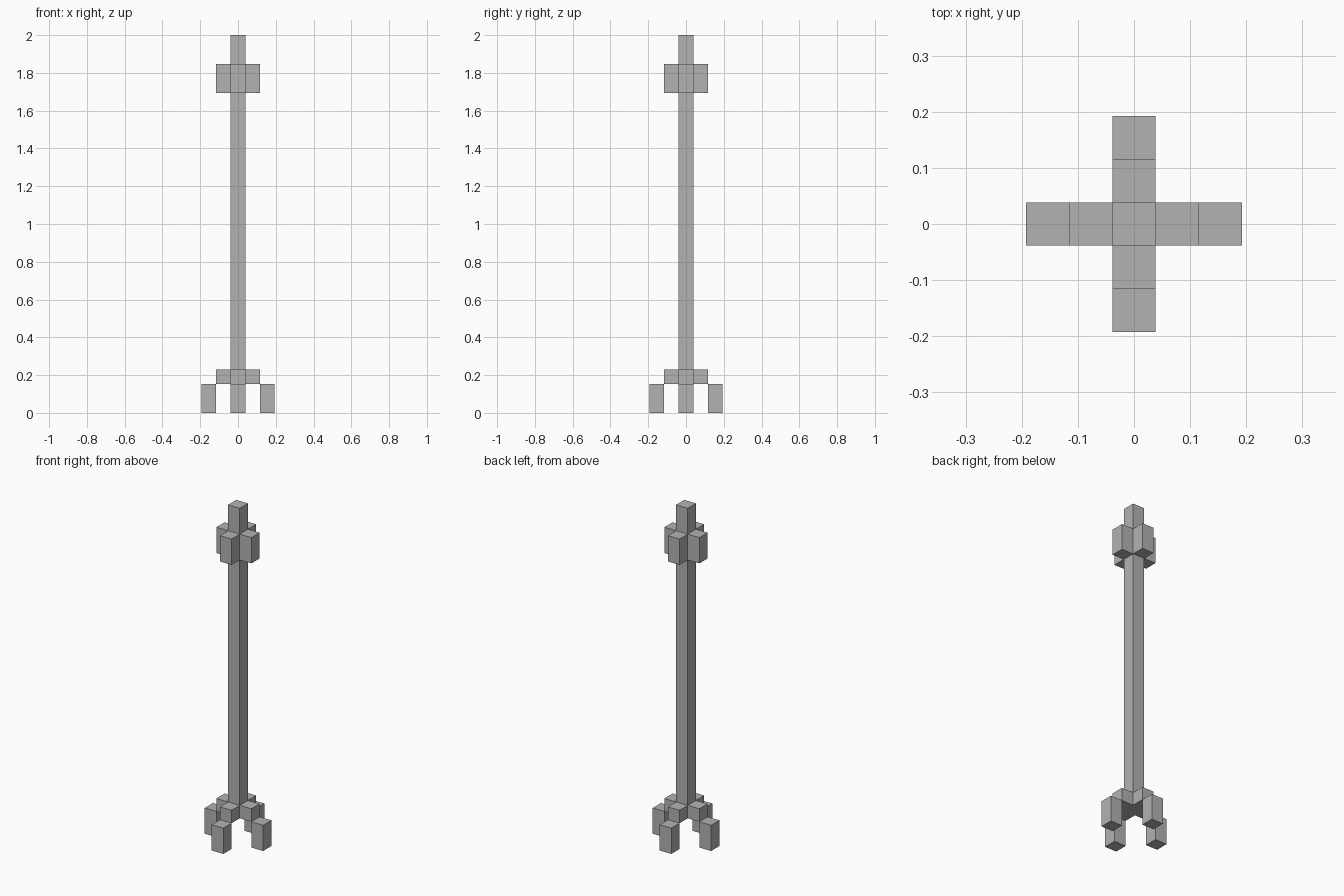
import bpy
import bmesh
from mathutils import Matrix, Vector

cube = bpy.data.objects.get("Cube")
if cube:
    bpy.data.objects.remove(cube, do_unlink=True)

U = 2 / 26  # block size: the model is 26 blocks tall

grey = bpy.data.materials.new("plain grey")
colour = (0.45, 0.45, 0.45, 1)
grey.diffuse_color = colour
grey.use_nodes = True
grey.node_tree.nodes["Principled BSDF"].inputs["Base Color"].default_value = colour


def block(name, x, y, bottom, top):
    """One block wide column, centred at x, y, all measured in blocks."""
    mesh = bpy.data.meshes.new(name)
    bm = bmesh.new()
    place = Matrix.Translation(Vector((x, y, (bottom + top) / 2)) * U)
    size = Matrix.Diagonal((U, U, (top - bottom) * U, 1))
    bmesh.ops.create_cube(bm, size=1, matrix=place @ size)
    bm.to_mesh(mesh)
    bm.free()
    mesh.materials.append(grey)
    bpy.context.collection.objects.link(bpy.data.objects.new(name, mesh))


# Central pole
block("pole", 0, 0, 2, 26)

# Four-way collar, base arms and feet
sides = {"left": (1, 0), "right": (-1, 0), "front": (0, -1), "back": (0, 1)}
for side, (dx, dy) in sides.items():
    block(side + "_collar", dx, dy, 22, 24)
    block(side + "_base_arm", dx, dy, 2, 3)
    block(side + "_foot", 2 * dx, 2 * dy, 0, 2)
